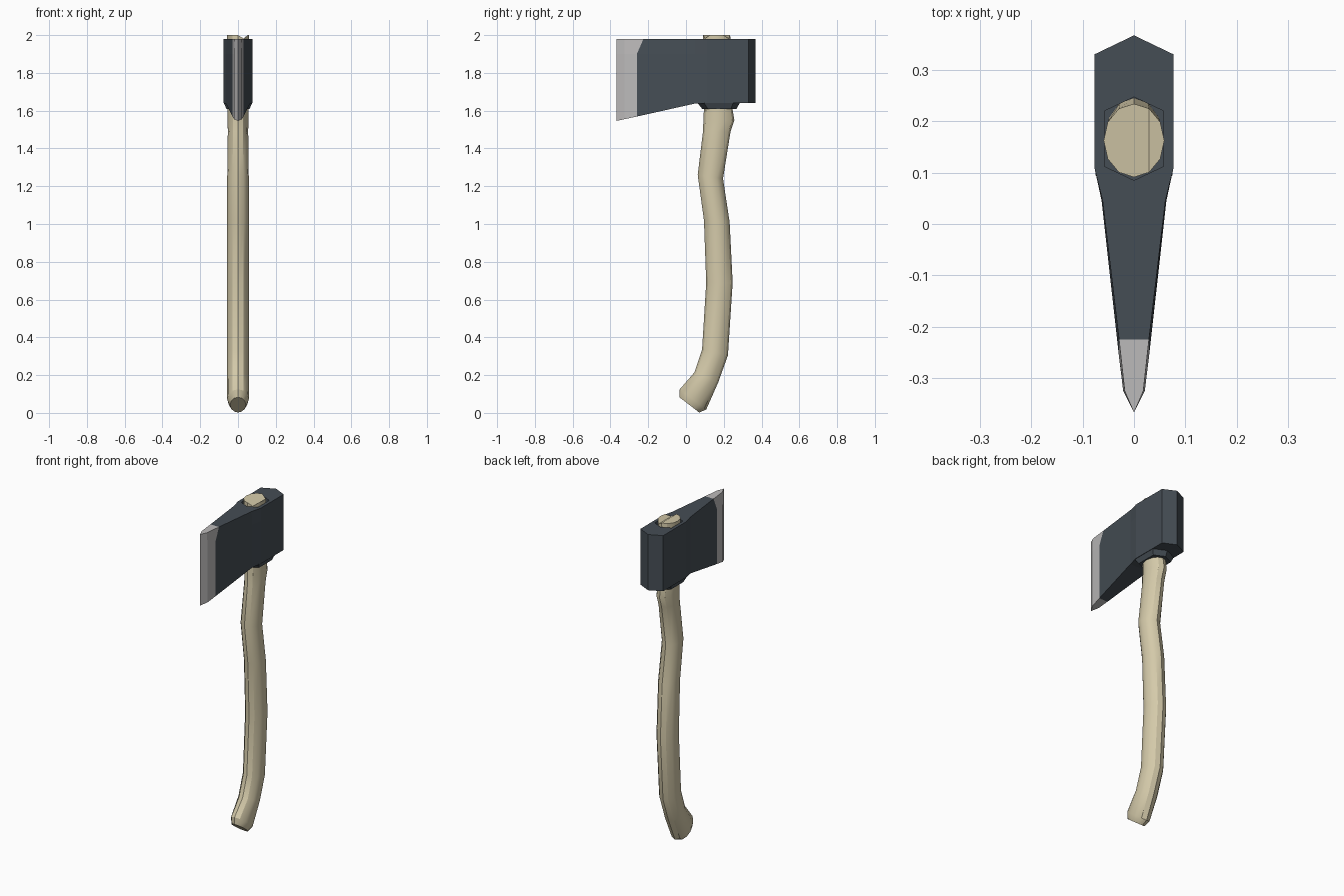
import bpy, bmesh, math

if "Cube" in bpy.data.objects:
    bpy.data.objects.remove(bpy.data.objects["Cube"])


def material(name, rgb):
    m = bpy.data.materials.new(name)
    m.diffuse_color = (*rgb, 1)
    m.use_nodes = True
    m.node_tree.nodes["Principled BSDF"].inputs["Base Color"].default_value = m.diffuse_color
    return m


iron = material("dark_iron", (0.06, 0.075, 0.09))
steel = material("bare_steel", (0.5, 0.49, 0.49))
wood = material("wood", (0.66, 0.59, 0.40))


def finish(bm, name, *mats):
    bmesh.ops.remove_doubles(bm, verts=bm.verts, dist=1e-5)
    bmesh.ops.recalc_face_normals(bm, faces=bm.faces)
    me = bpy.data.meshes.new(name)
    bm.to_mesh(me)
    bm.free()
    ob = bpy.data.objects.new(name, me)
    bpy.context.collection.objects.link(ob)
    for m in mats:
        me.materials.append(m)
    return ob


def loft(bm, rings, steel_from=None):
    """Skin a list of closed rings of coordinates."""
    vs = [[bm.verts.new(p) for p in r] for r in rings]
    n = len(vs[0])
    for i, (a, b) in enumerate(zip(vs, vs[1:])):
        for k in range(n):
            f = bm.faces.new((a[k], a[(k + 1) % n], b[(k + 1) % n], b[k]))
            if steel_from is not None and i >= steel_from:
                f.material_index = 1
    return vs


def hexagon(hx, y0, y1, s, z):
    """Long hexagon with its points towards front and back."""
    return [(0, y0, z), (hx, y0 + s, z), (hx, y1 - s, z),
            (0, y1, z), (-hx, y1 - s, z), (-hx, y0 + s, z)]


# Axe head: stations from poll to edge (y low, y top, half width low, top, z bottom)
stations = [(0.367, 0.367, 0, 0, 1.64), (0.33, 0.33, 0.077, 0.077, 1.64),
            (0.11, 0.11, 0.077, 0.077, 1.64), (0.045, 0.045, 0.063, 0.061, 1.637),
            (-0.26, -0.225, 0.029, 0.029, 1.569), (-0.325, -0.325, 0.021, 0.018, 1.555),
            (-0.367, -0.367, 0, 0, 1.546)]
bm = bmesh.new()
loft(bm, [[(-wl, yl, zb), (-wl, yl, 1.9), (-wt, yt, 1.98),
           (wt, yt, 1.98), (wl, yl, 1.9), (wl, yl, zb)]
          for yl, yt, wl, wt, zb in stations], 4)
head = finish(bm, "axe_head", iron, steel)

# Eye cut through the head
bm = bmesh.new()
v = loft(bm, [hexagon(0.057, 0.085, 0.247, 0.027, z) for z in (1.5, 2.1)])
bm.faces.new(v[0])
bm.faces.new(v[1])
cutter = finish(bm, "eye_cutter", iron)
cutter.hide_render = True
cutter.hide_set(True)
mod = head.modifiers.new("eye", "BOOLEAN")
mod.operation = "DIFFERENCE"
mod.solver = "EXACT"
mod.object = cutter

# Tapered collar under the eye
bm = bmesh.new()
v = loft(bm, [hexagon(0.075, 0.06, 0.285, 0.035, 1.642),
              hexagon(0.062, 0.085, 0.268, 0.03, 1.61)])
bm.faces.new(v[0])
bm.faces.new(v[1])
finish(bm, "head_collar", iron)

# Curved handle: rings given by front (y, z), back (y, z) and half width
profile = [(-0.035, 0.083, 0.07, 0.002, 0.042), (-0.033, 0.125, 0.107, 0.018, 0.057),
           (0.045, 0.215, 0.17, 0.16, 0.058), (0.085, 0.335, 0.222, 0.305, 0.058),
           (0.107, 0.69, 0.247, 0.69, 0.059), (0.095, 1.02, 0.231, 1.01, 0.058),
           (0.062, 1.26, 0.196, 1.24, 0.057), (0.09, 1.49, 0.236, 1.49, 0.054),
           (0.092, 1.55, 0.256, 1.55, 0.055), (0.095, 1.61, 0.246, 1.61, 0.055),
           (0.091, 2.0, 0.234, 2.0, 0.059)]
bm = bmesh.new()
rings = []
for fy, fz, by, bz, w in profile:
    ring = []
    for k in range(12):
        a = k * math.tau / 12
        s = math.sin(a) / 2
        ring.append((w * math.cos(a), (fy + by) / 2 + s * (by - fy),
                     (fz + bz) / 2 + s * (bz - fz)))
    rings.append(ring)
v = loft(bm, rings)
bm.faces.new(v[0])
# Split top end with a shallow wedge groove
top = v[-1]
for k in (2, 10):
    top[k].co.z -= 0.018
bm.faces.new(top[2:11])
bm.faces.new(top[10:] + top[:3])
handle = finish(bm, "handle", wood)

bpy.context.view_layer.objects.active = handle
handle.select_set(True)
bpy.ops.object.shade_smooth_by_angle(angle=math.radians(32))
